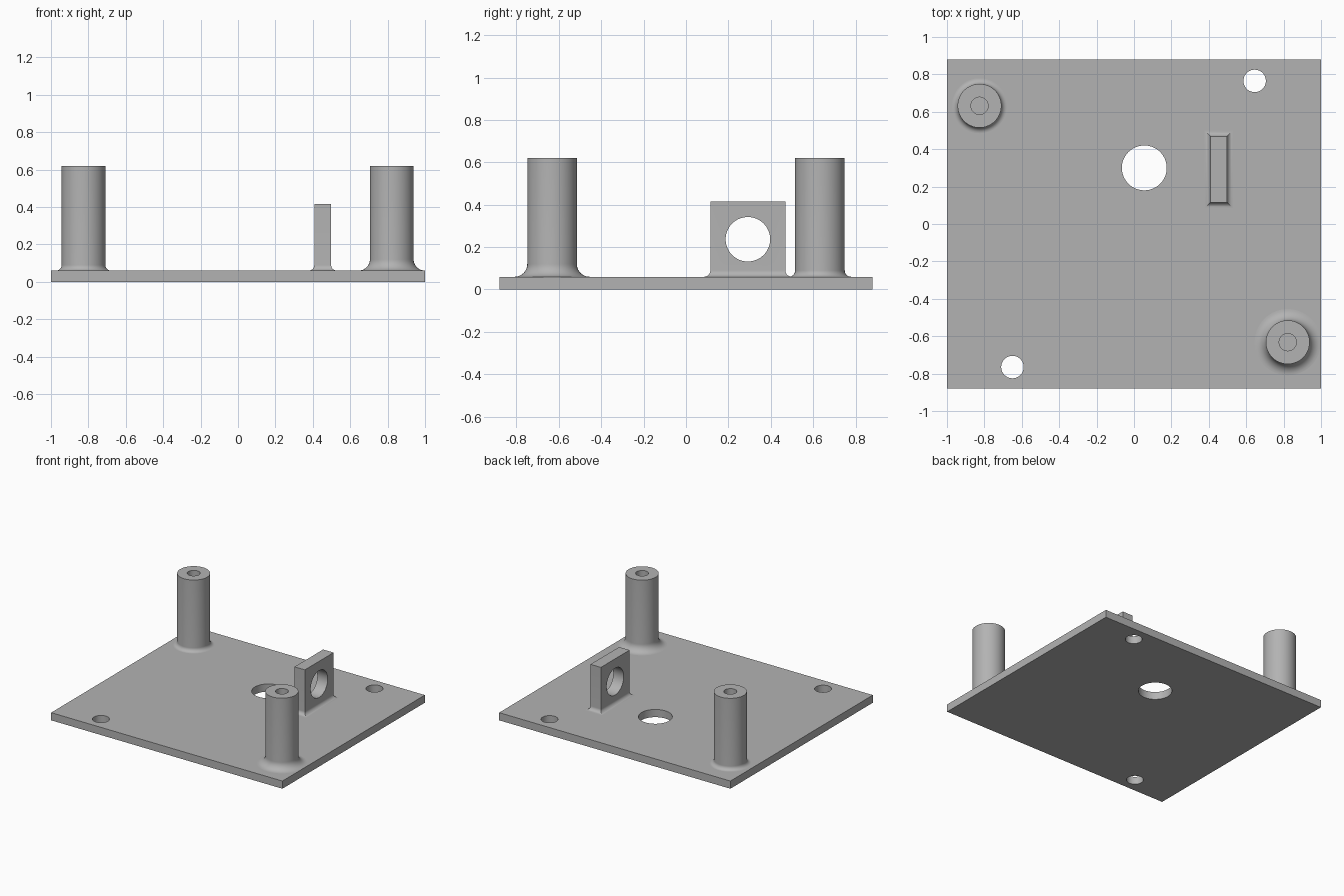
import bpy, bmesh, math
from mathutils import Matrix

cube = bpy.data.objects.get("Cube")
if cube:
    bpy.data.objects.remove(cube, do_unlink=True)

grey = bpy.data.materials.new("plain_grey")
grey.use_nodes = True
COLOUR = (0.45, 0.45, 0.45, 1)
grey.diffuse_color = COLOUR
grey.node_tree.nodes["Principled BSDF"].inputs["Base Color"].default_value = COLOUR

PLATE_TOP = 0.06
SINK = 0.02      # how far raised parts are embedded in the plate
SEGMENTS = 64


def make_object(name, bm):
    bmesh.ops.recalc_face_normals(bm, faces=bm.faces)
    mesh = bpy.data.meshes.new(name)
    bm.to_mesh(mesh)
    bm.free()
    obj = bpy.data.objects.new(name, mesh)
    bpy.context.collection.objects.link(obj)
    mesh.materials.append(grey)
    return obj


def select_only(obj):
    bpy.ops.object.select_all(action='DESELECT')
    obj.select_set(True)
    bpy.context.view_layer.objects.active = obj


def smooth(obj):
    select_only(obj)
    bpy.ops.object.shade_smooth_by_angle(angle=math.radians(30))


def drill(obj, centre, radius, axis='Z'):
    """Cut a round through hole."""
    bm = bmesh.new()
    turn = Matrix.Rotation(math.pi / 2, 4, 'Y') if axis == 'X' else Matrix()
    bmesh.ops.create_cone(bm, cap_ends=True, segments=SEGMENTS, radius1=radius,
                          radius2=radius, depth=0.5,
                          matrix=Matrix.Translation(centre) @ turn)
    cutter = make_object("hole_cutter", bm)
    cutter.hide_render = True
    mod = obj.modifiers.new("hole", 'BOOLEAN')
    mod.operation = 'DIFFERENCE'
    mod.solver = 'EXACT'
    mod.object = cutter
    select_only(obj)
    bpy.ops.object.modifier_apply(modifier=mod.name)
    bpy.data.objects.remove(cutter, do_unlink=True)


def fillet(radius, steps=10):
    """Outward offset and height of a concave fillet, from the plate up."""
    angles = [math.pi / 2 * i / steps for i in range(steps + 1)]
    return [(radius * (1 - math.sin(a)), PLATE_TOP + radius * (1 - math.cos(a)))
            for a in angles]


def loft(name, rings):
    """Skin a stack of closed rings and cap both ends."""
    bm = bmesh.new()
    loops = [[bm.verts.new(p) for p in ring] for ring in rings]
    count = len(loops[0])
    for low, high in zip(loops, loops[1:]):
        for i in range(count):
            j = (i + 1) % count
            bm.faces.new((low[i], low[j], high[j], high[i]))
    bm.faces.new(loops[0])
    bm.faces.new(loops[-1])
    return make_object(name, bm)


def post(name, x, y, flare):
    """Round standoff with a flared foot and a blind screw hole."""
    radius, top, bore, bore_floor = 0.117, 0.62, 0.046, 0.3
    profile = [(radius + e, z) for e, z in fillet(flare)]
    profile.insert(0, (profile[0][0], PLATE_TOP - SINK))
    profile += [(radius, top), (bore, top), (bore, bore_floor)]
    turns = [math.tau * i / SEGMENTS for i in range(SEGMENTS)]
    rings = [[(x + r * math.cos(a), y + r * math.sin(a), z) for a in turns]
             for r, z in profile]
    smooth(loft(name, rings))


# Base plate with two mounting holes and one large hole
bm = bmesh.new()
bmesh.ops.create_cube(bm, size=1, matrix=Matrix.Translation((0, 0, PLATE_TOP / 2))
                      @ Matrix.Diagonal((2, 1.76, PLATE_TOP, 1)))
plate = make_object("base_plate", bm)
for hx, hy, hr in [(0.645, 0.765, 0.06), (-0.65, -0.765, 0.06), (0.055, 0.3, 0.12)]:
    drill(plate, (hx, hy, 0), hr)
smooth(plate)

# Standoff posts
post("back_right_post", -0.826, 0.632, 0.03)
post("front_left_post", 0.822, -0.632, 0.06)

# Upright bracket with mitred foot fillets and a round eye
bx, by, half_x, half_y, bracket_top = 0.453, 0.292, 0.045, 0.177, 0.415
steps = fillet(0.03)
steps = [(steps[0][0], PLATE_TOP - SINK)] + steps + [(0, bracket_top)]
corners = [(-1, -1), (1, -1), (1, 1), (-1, 1)]
bracket = loft("upright_bracket",
               [[(bx + sx * (half_x + e), by + sy * (half_y + e), z)
                 for sx, sy in corners] for e, z in steps])
drill(bracket, (bx, by, 0.237), 0.105, axis='X')
smooth(bracket)
